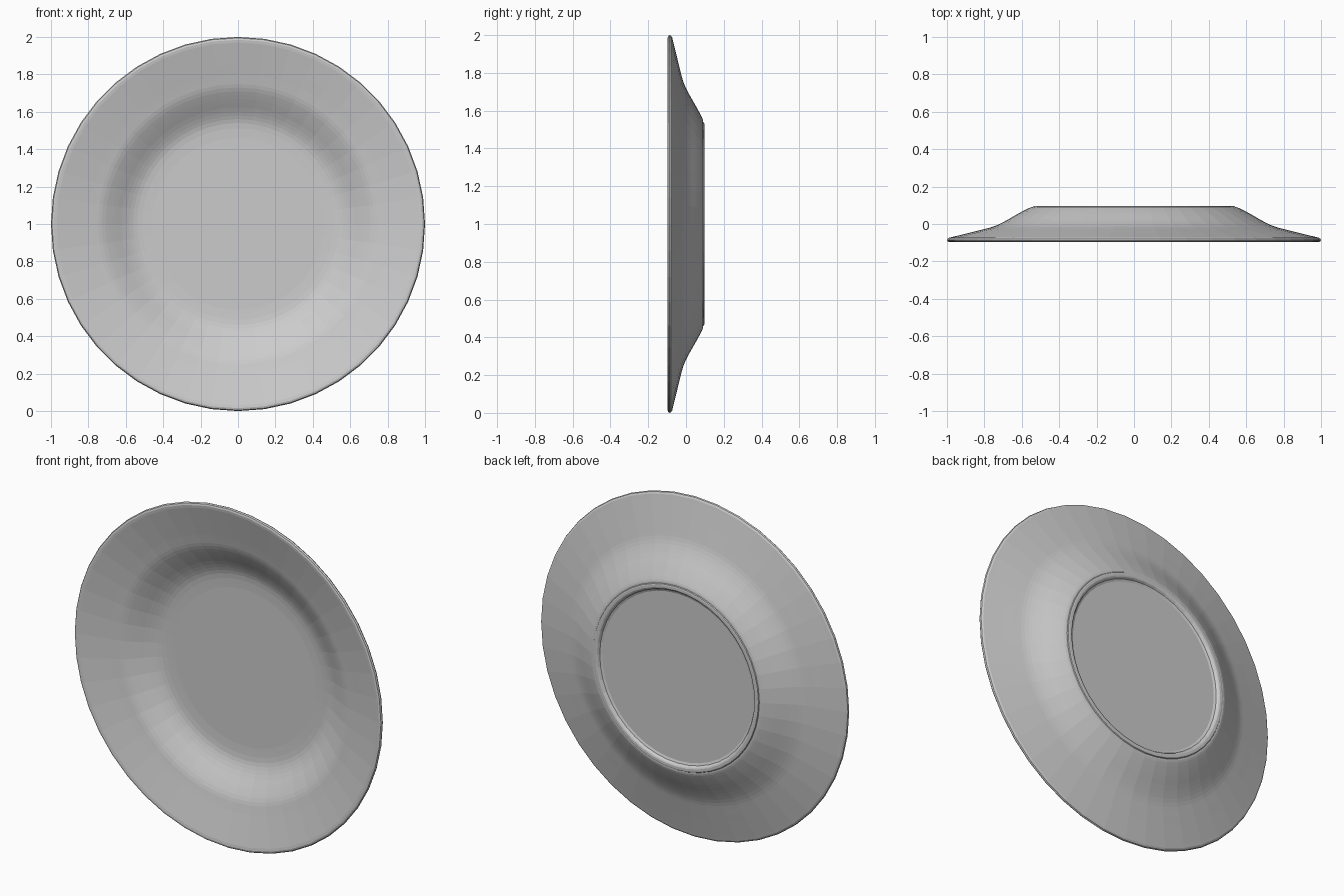
import bpy
import bmesh
import math
from mathutils import Vector

SEGMENTS = 44
STEPS = 3

cube = bpy.data.objects.get("Cube")
if cube:
    bpy.data.objects.remove(cube, do_unlink=True)

# Glazed ceramic colour
ceramic = bpy.data.materials.new("light_grey_ceramic")
ceramic.use_nodes = True
colour = (0.6, 0.6, 0.6, 1.0)
ceramic.diffuse_color = colour
ceramic.node_tree.nodes["Principled BSDF"].inputs["Base Color"].default_value = colour


def smooth_path(points):
    """Catmull-Rom curve through (radius, depth) points."""
    pts = [Vector(p) for p in points]
    pts = [pts[0]] + pts + [pts[-1]]
    path = []
    for a, b, c, d in zip(pts, pts[1:], pts[2:], pts[3:]):
        for i in range(STEPS):
            t = i / STEPS
            path.append(0.5 * (2 * b + (c - a) * t + (2 * a - 5 * b + 4 * c - d) * t ** 2
                               + (3 * b - a - 3 * c + d) * t ** 3))
    return path + [pts[-1]]


# Dished front, from the flat well out to the lip
front = smooth_path([(0.46, 0.064), (0.54, 0.058), (0.60, 0.036), (0.67, -0.004),
                     (0.73, -0.034), (0.80, -0.052), (0.97, -0.095)])
# Rounded lip
lip = [Vector(p) for p in [(0.985, -0.097), (0.995, -0.094), (1.0, -0.087),
                           (0.997, -0.079), (0.987, -0.073)]]
# Sloping back, from the lip in to the foot
back = smooth_path([(0.97, -0.069), (0.82, -0.032), (0.75, -0.013), (0.69, 0.015),
                    (0.62, 0.055), (0.56, 0.086), (0.54, 0.09)])
# Raised foot ring and recessed base
foot = [Vector(p) for p in [(0.537, 0.095), (0.531, 0.097), (0.518, 0.097),
                            (0.511, 0.094), (0.503, 0.082), (0.49, 0.077)]]
profile = front + lip + back + foot

# Revolve the profile around the front-to-back axis
bm = bmesh.new()
rings = []
for radius, depth in profile:
    ring = []
    for i in range(SEGMENTS):
        angle = math.tau * i / SEGMENTS
        ring.append(bm.verts.new((radius * math.sin(angle), depth,
                                  1 + radius * math.cos(angle))))
    rings.append(ring)
for inner, outer in zip(rings, rings[1:]):
    for i in range(SEGMENTS):
        j = (i + 1) % SEGMENTS
        bm.faces.new((inner[i], inner[j], outer[j], outer[i]))
# Flat well and base discs
bm.faces.new(rings[0])
bm.faces.new(rings[-1])
bmesh.ops.recalc_face_normals(bm, faces=bm.faces[:])

mesh = bpy.data.meshes.new("plate")
bm.to_mesh(mesh)
bm.free()
mesh.materials.append(ceramic)
plate = bpy.data.objects.new("plate", mesh)
bpy.context.collection.objects.link(plate)
